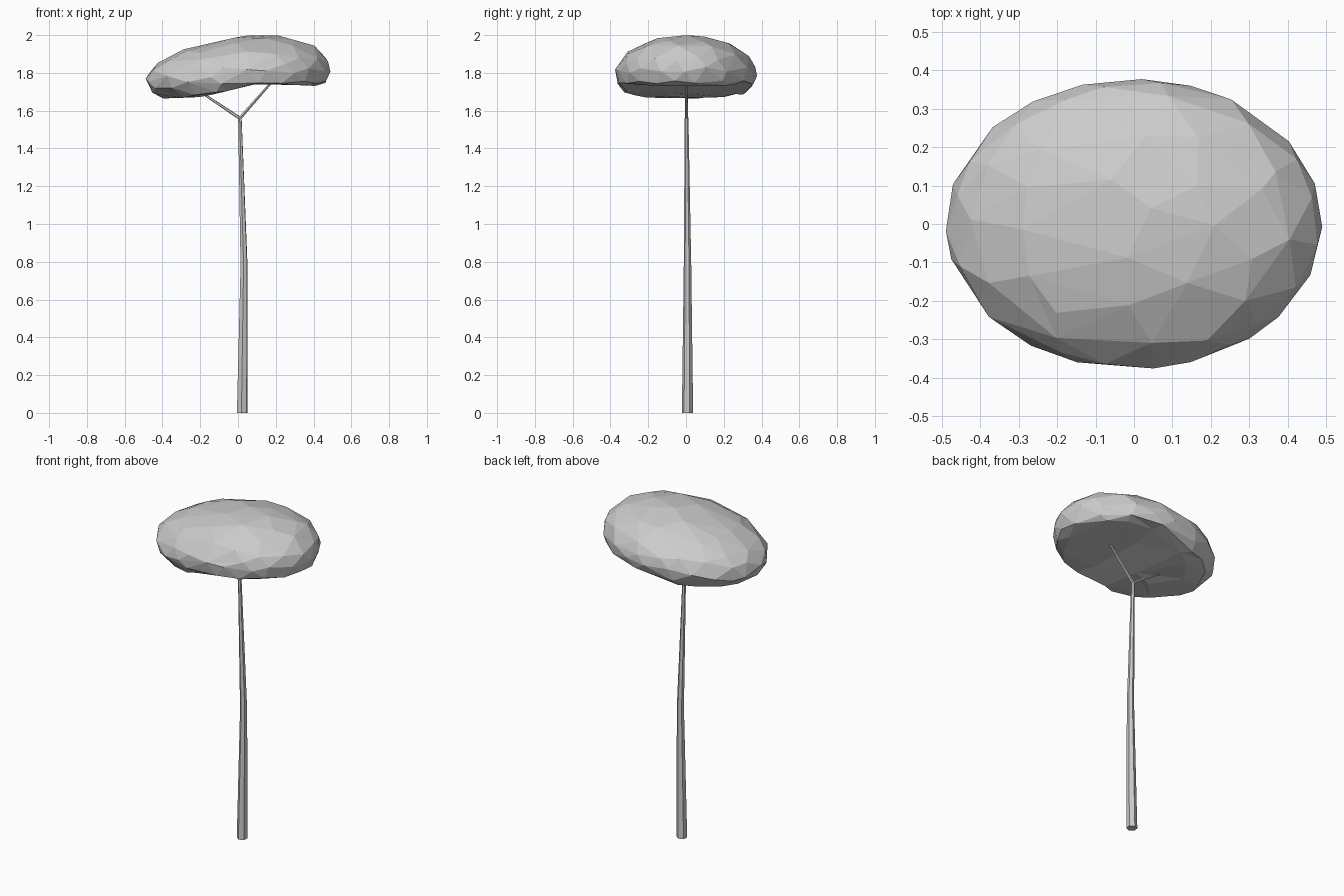
import bpy
import bmesh
import math
import random
from mathutils import Vector

random.seed(4)
cube = bpy.data.objects.get("Cube")
if cube:
    bpy.data.objects.remove(cube, do_unlink=True)

grey = bpy.data.materials.new("plain_grey")
grey.use_nodes = True
colour = (0.6, 0.6, 0.6, 1)
grey.diffuse_color = colour
grey.node_tree.nodes["Principled BSDF"].inputs["Base Color"].default_value = colour


def add_object(name, bm):
    bmesh.ops.recalc_face_normals(bm, faces=bm.faces)
    mesh = bpy.data.meshes.new(name)
    bm.to_mesh(mesh)
    bm.free()
    mesh.materials.append(grey)
    obj = bpy.data.objects.new(name, mesh)
    bpy.context.scene.collection.objects.link(obj)
    return obj


def tapered_tube(name, path, radii, sides):
    """Faceted tube through the path points, capped at both ends."""
    bm = bmesh.new()
    path = [Vector(p) for p in path]
    turn = (path[-1] - path[0]).to_track_quat('Z', 'Y')
    rings = []
    for centre, radius in zip(path, radii):
        ring = []
        for i in range(sides):
            a = math.tau * (i + 0.5) / sides
            ring.append(bm.verts.new(centre + turn @ Vector((math.cos(a), math.sin(a), 0)) * radius))
        rings.append(ring)
    for low, high in zip(rings, rings[1:]):
        for i in range(sides):
            j = (i + 1) % sides
            bm.faces.new((low[i], low[j], high[j], high[i]))
    bm.faces.new(rings[0])
    bm.faces.new(rings[-1])
    return add_object(name, bm)


# Slender trunk with a slight bend
fork = (0.01, 0.003, 1.56)
tapered_tube("trunk",
             [(0.022, 0.008, 0), (0.032, 0.008, 0.78), fork],
             [0.03, 0.02, 0.01], 6)

# Forked branches reaching into the canopy
for name, tip in (("right_branch", (-0.2, 0.003, 1.7)),
                  ("left_branch", (0.19, 0.003, 1.765))):
    tapered_tube(name, [fork, tip], [0.009, 0.006], 5)

# Underside height along x
UNDERSIDE = [(-0.55, 1.657), (-0.17, 1.675), (0.1, 1.745), (0.55, 1.725)]


def underside(x):
    for (x0, z0), (x1, z1) in zip(UNDERSIDE, UNDERSIDE[1:]):
        if x <= x1:
            return z0 + (z1 - z0) * (x - x0) / (x1 - x0)
    return UNDERSIDE[-1][1]


# Flattened, tilted canopy with uneven facets
bm = bmesh.new()
bmesh.ops.create_icosphere(bm, subdivisions=3, radius=1)
for v in bm.verts:
    jitter = Vector([random.uniform(-0.07, 0.07) for _ in range(3)])
    d = (v.co + jitter).normalized()
    x, y = 0.49 * d.x, 0.377 * d.y
    z = 1.79 + 0.06 * x + (0.202 + 0.06 * x) * d.z
    v.co = (x, y, max(z, underside(x)))
canopy = add_object("canopy", bm)
facets = canopy.modifiers.new("uneven_facets", 'DECIMATE')
facets.ratio = 0.6
